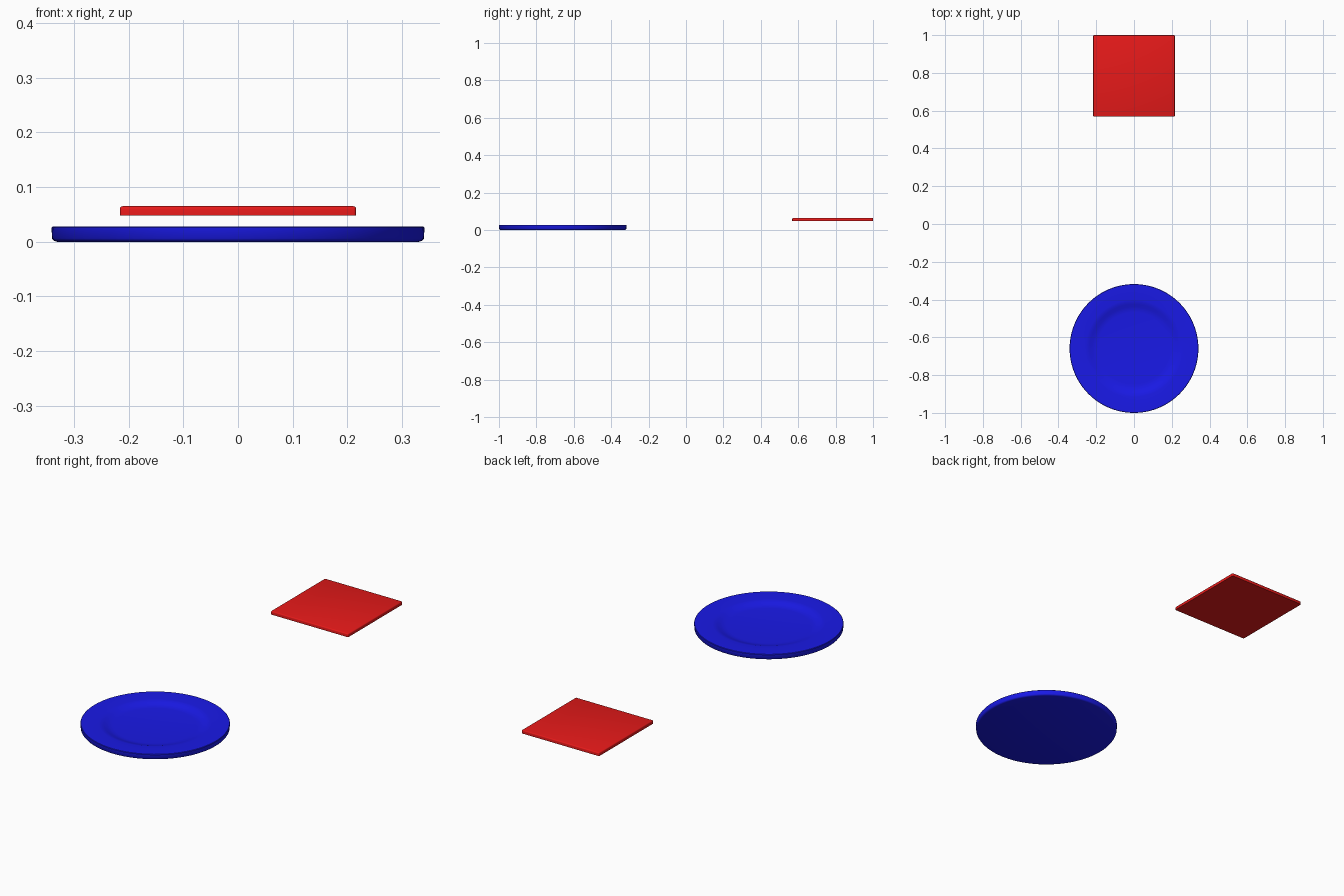
import bpy, bmesh, math
from mathutils import Matrix

if "Cube" in bpy.data.objects:
    bpy.data.objects.remove(bpy.data.objects["Cube"])


def finish(name, bm, color, location):
    bmesh.ops.recalc_face_normals(bm, faces=bm.faces)
    mesh = bpy.data.meshes.new(name)
    bm.to_mesh(mesh)
    bm.free()
    obj = bpy.data.objects.new(name, mesh)
    bpy.context.collection.objects.link(obj)
    obj.location = location
    mat = bpy.data.materials.new(name + "_color")
    mat.diffuse_color = color
    mat.use_nodes = True
    mat.node_tree.nodes["Principled BSDF"].inputs["Base Color"].default_value = mat.diffuse_color
    mesh.materials.append(mat)
    bpy.ops.object.select_all(action='DESELECT')
    obj.select_set(True)
    bpy.context.view_layer.objects.active = obj
    bpy.ops.object.shade_smooth_by_angle(angle=math.radians(35))
    return obj


# Plate: lathed profile with flat rim and a soft, shallow well
profile = [(0, 0), (0.331, 0), (0.337, 0.002), (0.340, 0.006),
           (0.341, 0.026), (0.339, 0.028), (0.258, 0.028), (0.246, 0.0265),
           (0.234, 0.023), (0.220, 0.018), (0.206, 0.0145), (0.190, 0.013),
           (0, 0.013)]
bm = bmesh.new()
verts = [bm.verts.new((r, 0, z)) for r, z in profile]
edges = [bm.edges.new(pair) for pair in zip(verts, verts[1:])]
bmesh.ops.spin(bm, geom=verts + edges, cent=(0, 0, 0), axis=(0, 0, 1),
               angle=math.tau, steps=96, use_duplicate=False)
bmesh.ops.remove_doubles(bm, verts=bm.verts, dist=1e-5)
finish("plate", bm, (0.01, 0.01, 0.8, 1), (0, -0.659, 0))

# Square slice: thin slab, rounded on the top and corner edges, flat below
bm = bmesh.new()
bmesh.ops.create_cube(bm, size=1, matrix=Matrix.Diagonal((0.432, 0.432, 0.017, 1)))
rounded = [e for e in bm.edges if any(v.co.z > 0 for v in e.verts)]
bmesh.ops.bevel(bm, geom=rounded, offset=0.005, segments=3, profile=0.5,
                affect='EDGES')
finish("square_slice", bm, (0.8, 0.01, 0.01, 1), (0, 0.784, 0.0565))
